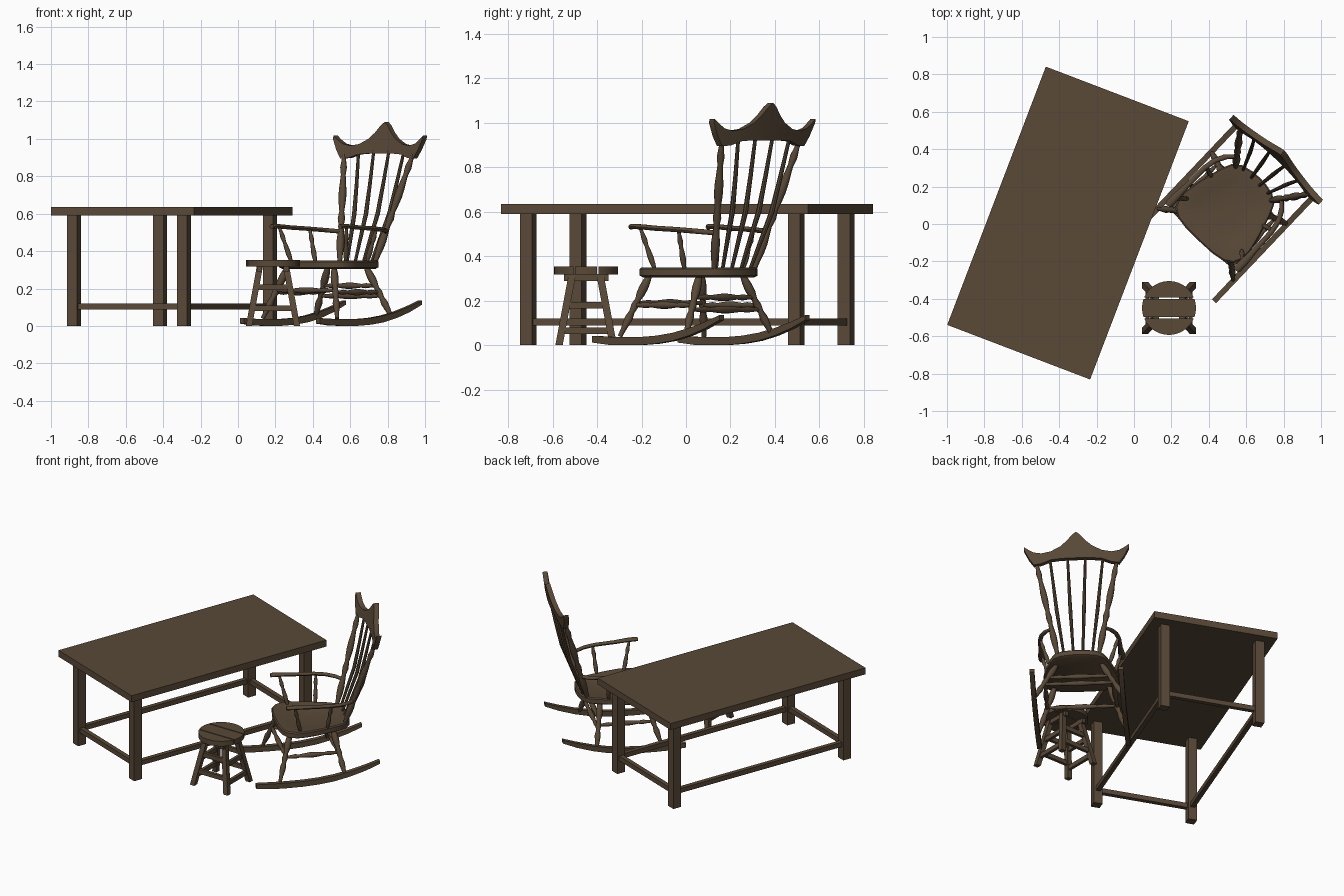
import bpy, bmesh
from math import sin, cos, pi, radians
from mathutils import Vector, Matrix

cube = bpy.data.objects.get("Cube")
if cube:
    bpy.data.objects.remove(cube)

wood = bpy.data.materials.new("dark_brown_wood")
wood.use_nodes = True
wood.diffuse_color = (0.1, 0.067, 0.039, 1)
wood.node_tree.nodes["Principled BSDF"].inputs["Base Color"].default_value = wood.diffuse_color


def loft(name, rings, place, smooth=False):
    """Skin a list of equal-length point rings and cap both ends."""
    bm = bmesh.new()
    loops = [[bm.verts.new(p) for p in ring] for ring in rings]
    for a, b in zip(loops, loops[1:]):
        for i in range(len(a)):
            j = (i + 1) % len(a)
            bm.faces.new((a[i], a[j], b[j], b[i]))
    bm.faces.new(loops[0])
    bm.faces.new(loops[-1])
    bmesh.ops.recalc_face_normals(bm, faces=bm.faces)
    mesh = bpy.data.meshes.new(name)
    bm.to_mesh(mesh)
    bm.free()
    mesh.materials.append(wood)
    if smooth:
        mesh.shade_smooth()
        mesh.set_sharp_from_angle(angle=radians(40))
    obj = bpy.data.objects.new(name, mesh)
    obj.matrix_world = place
    bpy.context.collection.objects.link(obj)
    return obj


def rect(c, u, v):
    c, u, v = Vector(c), Vector(u) / 2, Vector(v) / 2
    return [c - u - v, c + u - v, c + u + v, c - u + v]


def bar(name, p, q, u, v, place):
    """Straight bar from p to q with section edges u and v."""
    loft(name, [rect(p, u, v), rect(q, u, v)], place)


def turned(name, path, radii, place, sides=10):
    """Round part along a path; radii are spread evenly along its length."""
    path = [Vector(p) for p in path]
    n = len(radii) - 1
    axis = (path[-1] - path[0]).normalized()
    side = axis.orthogonal().normalized()
    other = axis.cross(side)
    rings = []
    for k, r in enumerate(radii):
        t = k / n * (len(path) - 1)
        i = min(int(t), len(path) - 2)
        c = path[i].lerp(path[i + 1], t - i)
        rings.append([c + r * (side * cos(a) + other * sin(a))
                      for a in (2 * pi * s / sides for s in range(sides))])
    loft(name, rings, place, True)


# Table: slab, four square legs, four low rails
table = Matrix.Translation((-0.353, 0.005, 0)) @ Matrix.Rotation(radians(-20.9), 4, 'Z')
X, Y, Z = Vector((1, 0, 0)), Vector((0, 1, 0)), Vector((0, 0, 1))
bar("table_top", (0, 0, 0.59), (0, 0, 0.635), X * 0.818, Y * 1.478, table)
lx, ly = 0.314, 0.645
for s in (-1, 1):
    for t in (-1, 1):
        bar("table_leg", (s * lx, t * ly, 0), (s * lx, t * ly, 0.59), X * 0.058, Y * 0.058, table)
    bar("table_long_rail", (s * lx, -ly, 0.105), (s * lx, ly, 0.105), X * 0.03, Z * 0.032, table)
    bar("table_short_rail", (-lx, s * ly, 0.105), (lx, s * ly, 0.105), Y * 0.03, Z * 0.032, table)

# Stool: round seat in three planks, splayed legs, two tiers of rails
stool = Matrix.Translation((0.187, -0.449, 0))
R = 0.144


def arc(y0, y1, sign, n=10):
    ys = [y0 + (y1 - y0) * (1 - cos(pi * i / n)) / 2 for i in range(n + 1)]
    return [(sign * max(R * R - y * y, 1e-6) ** 0.5, y) for y in ys]


for y0, y1 in ((-R, -0.056), (-0.049, 0.049), (0.056, R)):
    outline = arc(y0, y1, 1) + arc(y0, y1, -1)[::-1]
    loft("stool_seat_plank", [[(x, y, z) for x, y in outline] for z in (0.318, 0.353)], stool, True)


def stool_leg(s, t, z):
    k = z / 0.32
    return Vector((s * (0.128 - 0.058 * k), t * (0.122 - 0.06 * k), z))


for s in (-1, 1):
    for t in (-1, 1):
        bar("stool_leg", stool_leg(s, t, 0), stool_leg(s, t, 0.32), X * 0.033, Y * 0.033, stool)
    for z in (0.065, 0.18):
        bar("stool_side_rail", stool_leg(s, -1, z), stool_leg(s, 1, z), X * 0.02, Z * 0.03, stool)
    for z in (0.095, 0.207):
        bar("stool_cross_rail", stool_leg(-1, s, z), stool_leg(1, s, z), Y * 0.02, Z * 0.03, stool)
    bar("stool_cleat", (s * 0.07, -0.1, 0.304), (s * 0.07, 0.1, 0.304), X * 0.025, Z * 0.03, stool)

# Rocking chair
chair = Matrix.Translation((0.5, 0.07, 0)) @ Matrix.Rotation(radians(-43.5), 4, 'Z')

# Scooped seat, wide in front and narrower behind
half = [(0, -0.222), (0.1, -0.22), (0.17, -0.208), (0.215, -0.18), (0.238, -0.13), (0.236, -0.07),
        (0.222, 0), (0.2, 0.08), (0.178, 0.15), (0.155, 0.2), (0.11, 0.232), (0.05, 0.245), (0, 0.248)]
outline = half + [(-x, y) for x, y in half[-2:0:-1]]
levels = [(0.94, 0.305), (1, 0.313), (1, 0.343), (0.97, 0.35), (0.85, 0.349),
          (0.65, 0.34), (0.4, 0.334), (0.15, 0.333)]
loft("chair_seat", [[(x * k, y * k, z) for x, y in outline] for k, z in levels], chair, True)

leg_radii = [0.011, 0.012, 0.016, 0.019, 0.013, 0.018, 0.013, 0.02, 0.021, 0.018, 0.012]
rail_radii = [0.008, 0.01, 0.014, 0.01, 0.014, 0.017, 0.017, 0.014, 0.01, 0.014, 0.01, 0.008]
post_radii = [0.012, 0.015, 0.02, 0.021, 0.017, 0.013, 0.02, 0.013, 0.018, 0.021, 0.02, 0.016,
              0.013, 0.018, 0.012, 0.01]
arm_post_radii = [0.008, 0.012, 0.014, 0.012, 0.009, 0.013, 0.009, 0.008]


def leg(s, back, z):
    top = Vector((s * 0.14, 0.12, 0.315)) if back else Vector((s * 0.17, -0.16, 0.315))
    foot = Vector((s * 0.28, 0.17, 0.05)) if back else Vector((s * 0.28, -0.25, 0.025))
    return foot.lerp(top, (z - foot.z) / (top.z - foot.z))


# Runner: centre height and thickness along its length
runner = [(-0.4, 0.027, 0.03), (-0.3, 0.02, 0.036), (-0.2, 0.018, 0.036), (-0.1, 0.019, 0.036),
          (0, 0.025, 0.036), (0.1, 0.038, 0.036), (0.2, 0.06, 0.034), (0.3, 0.09, 0.03),
          (0.39, 0.124, 0.022)]
# Arm: x, y, z, width
arm = [(0.252, -0.2, 0.532, 0.03), (0.252, -0.185, 0.534, 0.044), (0.252, -0.13, 0.532, 0.042),
       (0.25, -0.05, 0.526, 0.03), (0.248, 0.08, 0.52, 0.028), (0.234, 0.15, 0.515, 0.03),
       (0.205, 0.205, 0.51, 0.034), (0.165, 0.245, 0.505, 0.034)]

for s in (-1, 1):
    loft("rocker", [rect((s * 0.28, y, z), X * 0.03, Z * h) for y, z, h in runner], chair, True)
    for back in (False, True):
        turned("chair_leg", [leg(s, back, 0.04), leg(s, back, 0.315)], leg_radii, chair)
    turned("side_stretcher", [leg(s, False, 0.18), leg(s, True, 0.18)], rail_radii, chair)
    rings = [[(s * x + w / 2 * cos(a), y, z + 0.012 * sin(a)) for a in (pi * k / 5 for k in range(10))]
             for x, y, z, w in arm]
    loft("armrest", rings, chair, True)
    turned("arm_front_post", [(s * 0.2, -0.1, 0.34), (s * 0.248, -0.145, 0.53)], arm_post_radii, chair)
    turned("arm_rear_post", [(s * 0.19, 0.075, 0.34), (s * 0.246, 0.09, 0.52)], arm_post_radii, chair)
    turned("back_post", [(s * 0.13, 0.2, 0.34), (s * 0.255, 0.367, 0.925)], post_radii, chair)
    # Bent back spindles
    for k in (1, 3):
        path = [(s * k * x, y, z) for x, y, z in
                ((0.03, 0.215, 0.34), (0.036, 0.26, 0.46), (0.043, 0.313, 0.6),
                 (0.049, 0.35, 0.76), (0.056, 0.388, 0.94))]
        turned("back_spindle", path, [0.008, 0.009, 0.01, 0.011, 0.012, 0.011, 0.01, 0.009, 0.008], chair, 8)
turned("front_stretcher", [leg(-1, False, 0.19), leg(1, False, 0.19)], rail_radii, chair)
for z in (0.16, 0.215):
    turned("back_stretcher", [leg(-1, True, z), leg(1, True, z)], rail_radii, chair)

# Crest rail: x, lower edge, upper edge; bowed backwards and tilted
crest = [(0.33, 1.0, 1.018), (0.3, 0.94, 0.995), (0.268, 0.895, 0.975), (0.22, 0.898, 0.964),
         (0.16, 0.917, 0.972), (0.1, 0.921, 1.0), (0.06, 0.921, 1.033), (0.025, 0.921, 1.072),
         (0, 0.921, 1.09)]


def crest_ring(x, low, high):
    def y(z):
        return 0.39 - 0.035 * (x / 0.33) ** 2 + 0.2 * (z - 0.9)
    return [(x, y(low) - 0.016, low), (x, y(low) + 0.016, low),
            (x, y(high) + 0.016, high), (x, y(high) - 0.016, high)]


columns = [(-x, a, b) for x, a, b in crest] + crest[-2::-1]
loft("crest_rail", [crest_ring(*c) for c in columns], chair, True)
